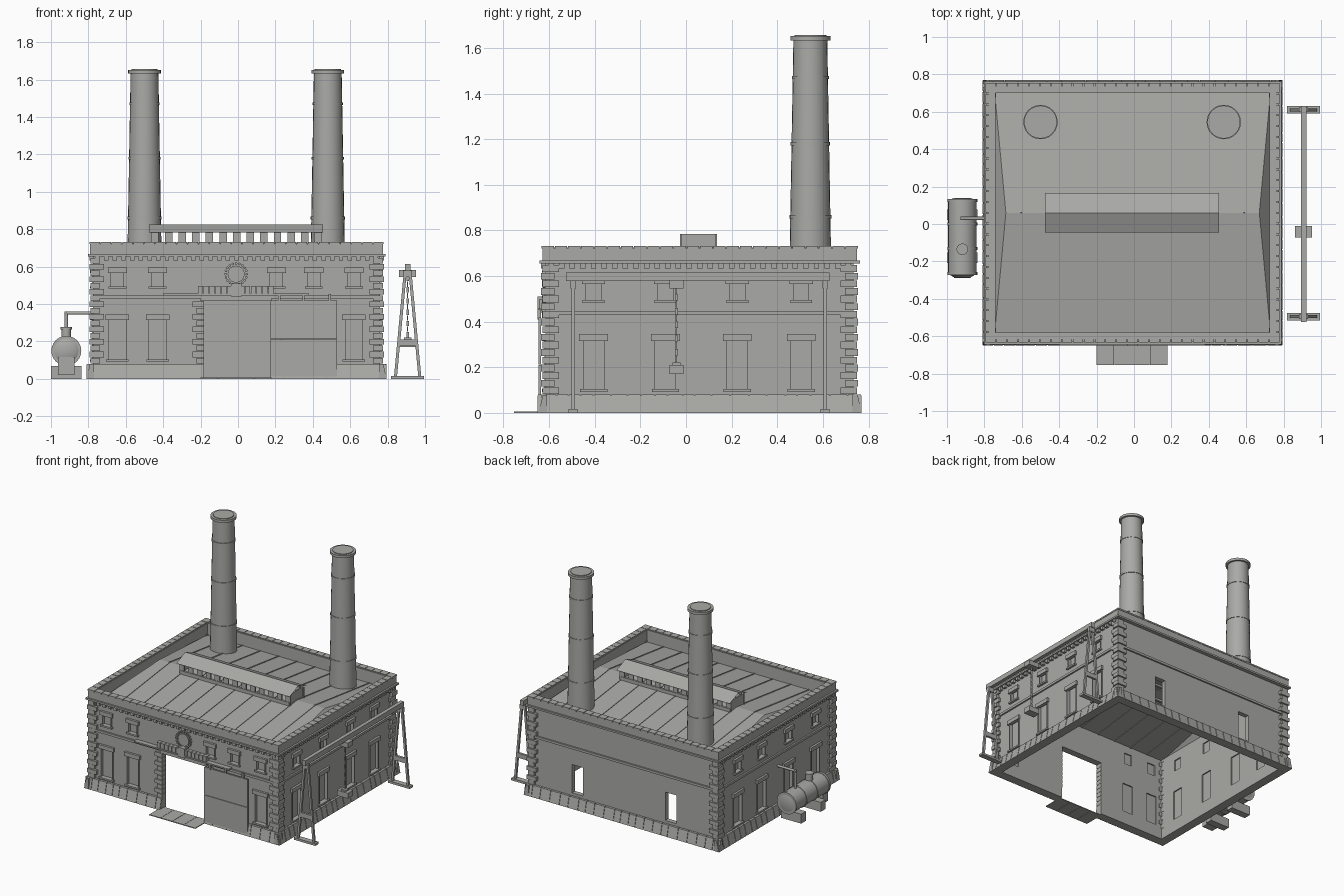
import bpy, bmesh, math, random
from mathutils import Vector, Matrix

random.seed(4)
if "Cube" in bpy.data.objects:
    bpy.data.objects.remove(bpy.data.objects["Cube"])

GREY = (0.40, 0.40, 0.385, 1)
stone = bpy.data.materials.new("warm_grey")
stone.use_nodes = True
stone.diffuse_color = GREY
stone.node_tree.nodes["Principled BSDF"].inputs["Base Color"].default_value = GREY

# Outer wall faces
XL, XR, YF, YB = -0.775, 0.76, -0.615, 0.735
CX, CY, TOP = (XL + XR) / 2, (YF + YB) / 2, 0.725
THICK = 0.035


def finish(name, bm, smooth=False):
    bmesh.ops.recalc_face_normals(bm, faces=bm.faces)
    mesh = bpy.data.meshes.new(name)
    bm.to_mesh(mesh)
    bm.free()
    mesh.materials.append(stone)
    obj = bpy.data.objects.new(name, mesh)
    bpy.context.collection.objects.link(obj)
    if smooth:
        bpy.ops.object.select_all(action="DESELECT")
        obj.select_set(True)
        bpy.context.view_layer.objects.active = obj
        bpy.ops.object.shade_smooth_by_angle(angle=math.radians(35))
    return obj


def box(bm, x0, x1, y0, y1, z0, z1):
    m = Matrix.Translation(((x0 + x1) / 2, (y0 + y1) / 2, (z0 + z1) / 2))
    m = m @ Matrix.Diagonal((abs(x1 - x0), abs(y1 - y0), abs(z1 - z0), 1))
    return bmesh.ops.create_cube(bm, size=1, matrix=m)["verts"]


def on_wall(bm, side, u0, u1, z0, z1, d0, d1, batter=0):
    """Box on a wall: u runs along it, d outward; batter leans the top back."""
    out = {"front": (0, -1), "back": (0, 1), "left": (-1, 0), "right": (1, 0)}[side]
    face = {"front": YF, "back": YB, "left": XL, "right": XR}[side]
    sign = out[0] + out[1]
    a, b = face + sign * d0, face + sign * d1
    verts = box(bm, u0, u1, a, b, z0, z1) if out[1] else box(bm, a, b, u0, u1, z0, z1)
    for v in verts:
        far = abs((v.co.y if out[1] else v.co.x) - b) < 1e-5
        if batter and far and v.co.z > (z0 + z1) / 2:
            v.co -= Vector((out[0], out[1], 0)) * batter


def rod(bm, p, q, r0, r1=None, n=16):
    p, q = Vector(p), Vector(q)
    m = Matrix.Translation((p + q) / 2) @ (q - p).to_track_quat("Z", "Y").to_matrix().to_4x4()
    bmesh.ops.create_cone(bm, cap_ends=True, segments=n, radius1=r0,
                          radius2=r0 if r1 is None else r1, depth=(q - p).length, matrix=m)


def strut(bm, p, q, w):
    """Square bar between two points."""
    p, q = Vector(p), Vector(q)
    m = Matrix.Translation((p + q) / 2) @ (q - p).to_track_quat("Z", "Y").to_matrix().to_4x4()
    bmesh.ops.create_cube(bm, size=1, matrix=m @ Matrix.Diagonal((w, w, (q - p).length, 1)))


# Window layout: wall, positions, lower row or upper row
side_y = (-0.405, -0.09, 0.225, 0.505)
rows = [("front", (-0.645, -0.43, 0.62), True),
        ("front", (-0.645, -0.43, 0.205, 0.405, 0.62), False)]
for s in ("left", "right"):
    rows += [(s, side_y, True), (s, side_y, False)]

# Wall shell with its openings cut out
bm = bmesh.new()
box(bm, XL, XR, YF, YB, 0, TOP)
walls = finish("walls", bm)
cut = bmesh.new()
box(cut, XL + THICK, XR - THICK, YF + THICK, YB - THICK, -0.1, 1)
core = finish("room_cutter", cut)
cut = bmesh.new()
on_wall(cut, "front", -0.185, 0.175, -0.05, 0.415, -0.06, 0.05)
for u in (-0.39, 0.375):
    on_wall(cut, "back", u - 0.045, u + 0.045, 0.1, 0.31, -0.06, 0.05)
for side, us, low in rows:
    z0, z1, w = (0.1, 0.325, 0.045) if low else (0.49, 0.575, 0.033)
    for u in us:
        on_wall(cut, side, u - w, u + w, z0, z1, -0.06, 0.05)
holes = finish("opening_cutter", cut)
bpy.context.view_layer.objects.active = walls
for cutter in (core, holes):
    cutter.hide_render = True
    mod = walls.modifiers.new("cut", "BOOLEAN")
    mod.operation, mod.solver, mod.object = "DIFFERENCE", "EXACT", cutter
    bpy.ops.object.modifier_apply(modifier=mod.name)
    bpy.data.objects.remove(cutter)

# Panes, lintels, sills and jambs
panes, trim = bmesh.new(), bmesh.new()
for side, us, low in rows:
    z0, z1, w = (0.1, 0.325, 0.045) if low else (0.49, 0.575, 0.033)
    for u in us:
        on_wall(panes, side, u - w, u + w, z0, z1, -0.026, -0.018)
        on_wall(trim, side, u - w - 0.018, u + w + 0.018, z1 - 0.01, z1 + 0.02, -0.01, 0.016)
        on_wall(trim, side, u - w - 0.015, u + w + 0.015, z0 - 0.008, z0 + 0.004, -0.02, 0.016)
        for s in (-1, 1):
            on_wall(trim, side, u + s * w, u + s * (w + 0.008), z0, z1, -0.01, 0.006)
finish("window_panes", panes)
finish("window_trim", trim)

# String course, cornice and coping around the building
bands, dentils = bmesh.new(), bmesh.new()
spans = {"front": (XL, XR), "back": (XL, XR), "left": (YF, YB), "right": (YF, YB)}
for side, (a, b) in spans.items():
    for z0, z1, d in ((0.43, 0.447, 0.012), (0.655, 0.668, 0.028)):
        on_wall(bands, side, a - d, b + d, z0, z1, -0.005, d)
    on_wall(bands, side, a - 0.015, b + 0.015, 0.668, 0.72, -0.01, 0.015)
    # Coping laid as separate blocks
    n = round((b - a) / 0.057)
    step = (b - a + 0.04) / n
    for i in range(n):
        u = a - 0.02 + i * step
        on_wall(bands, side, u + 0.002, u + step - 0.002, 0.72, 0.731, -0.03, 0.018)
    if side != "back":
        n = round((b - a) / 0.046)
        for i in range(n):
            u = a + (i + 0.5) * (b - a) / n
            on_wall(dentils, side, u - 0.012, u + 0.012, 0.632, 0.656, -0.005, 0.02)
finish("cornice_and_string_course", bands)
finish("dentils", dentils)

# Battered plinth of uneven blocks, open at the doorway
bm = bmesh.new()
for side, (a, b) in spans.items():
    runs = [(a - 0.035, -0.185), (0.175, b + 0.035)] if side == "front" else [(a - 0.035, b + 0.035)]
    for u, end in runs:
        on_wall(bm, side, u, end, 0, 0.076, -0.005, 0.031, 0.018)
        while u < end - 0.01:
            w = min(random.uniform(0.05, 0.085), end - u)
            on_wall(bm, side, u + 0.002, u + w - 0.002, 0, 0.08, -0.005, 0.035, 0.018)
            u += w
finish("plinth", bm)

# Quoins on corners and door jambs
bm = bmesh.new()
N, pitch = 17, 0.0335
for i in range(N):
    z = 0.08 + i * pitch
    long, short = (0.058, 0.038) if i % 2 else (0.038, 0.058)
    for sx, x in ((1, XL), (-1, XR)):
        for sy, y in ((1, YF), (-1, YB)):
            d = 0.02 if i % 2 else 0.014
            box(bm, x - sx * d, x + sx * long, y - sy * d, y + sy * short, z + 0.002, z + pitch - 0.002)
    if i < 10:
        on_wall(bm, "front", -0.185 - long, -0.183, z + 0.002, z + pitch - 0.002, -THICK, 0.014)
        on_wall(bm, "front", 0.173, 0.175 + long, z + 0.002, z + pitch - 0.002, -THICK, 0.014)
finish("quoins", bm)

# Sliding door, rail and threshold
bm = bmesh.new()
for i in range(2):
    on_wall(bm, "front", 0.175, 0.53, 0.005 + i * 0.208, 0.21 + i * 0.208, 0.02, 0.032)
finish("sliding_door", bm)
bm = bmesh.new()
on_wall(bm, "front", -0.4, 0.38, 0.447, 0.457, 0, 0.035)
for x in (0.22, 0.35, 0.49):
    on_wall(bm, "front", x - 0.006, x + 0.006, 0.41, 0.455, 0.02, 0.035)
finish("door_rail", bm)
bm = bmesh.new()
for i in range(4):
    x = -0.2 + i * 0.095
    box(bm, x, x + 0.093, -0.755, -0.6, 0, 0.006)
finish("threshold", bm)

# Door lintel with keystone
bm = bmesh.new()
on_wall(bm, "front", -0.2, 0.18, 0.415, 0.455, -0.02, 0.016)
for i in range(13):
    x = -0.215 + i * 0.0315
    on_wall(bm, "front", x, x + 0.028, 0.457, 0.497, -0.01, 0.03)
on_wall(bm, "front", -0.038, 0.018, 0.44, 0.51, -0.01, 0.036)
finish("door_lintel", bm)

# Round ornament above the door
bm = bmesh.new()
hub = Vector((-0.01, YF, 0.56))
rod(bm, hub, hub - Vector((0, 0.012, 0)), 0.045, n=32)
for i in range(20):
    a = i * math.tau / 20
    p = hub + 0.057 * Vector((math.cos(a), 0, math.sin(a)))
    rod(bm, p, p - Vector((0, 0.016, 0)), 0.007, n=8)
finish("round_ornament", bm)

# Low hipped roof with seams
bm = bmesh.new()
x0, x1, y0, y1 = XL + 0.03, XR - 0.03, YF + 0.03, YB - 0.03
EAVE, RIDGE, HIP = 0.635, 0.715, 0.06
c = [bm.verts.new(p) for p in ((x0, y0, EAVE), (x1, y0, EAVE), (x1, y1, EAVE), (x0, y1, EAVE),
                               (x0 + HIP, CY, RIDGE), (x1 - HIP, CY, RIDGE))]
for f in ((0, 1, 5, 4), (2, 3, 4, 5), (1, 2, 5), (3, 0, 4)):
    bm.faces.new([c[i] for i in f])
finish("roof", bm)
bm = bmesh.new()
for i in range(9):
    x = CX + (i - 4) * 0.149
    for y in (y0, y1):
        strut(bm, (x, y, EAVE), (x, CY, RIDGE), 0.008)
finish("roof_seams", bm)

# Louvred ridge vent
bm = bmesh.new()
for y in (-0.022, 0.132):
    for i in range(13):
        x = -0.444 + i * 0.0728
        box(bm, x - 0.02, x + 0.02, y - 0.004, y + 0.004, 0.69, 0.785)
    box(bm, -0.46, 0.44, y - 0.008, y + 0.008, 0.69, 0.73)
for x in (-0.455, 0.435):
    box(bm, x - 0.005, x + 0.005, -0.025, 0.135, 0.69, 0.785)
finish("vent_louvres", bm)
bm = bmesh.new()
for ya, yb in ((-0.045, CY), (0.165, CY)):
    q = [bm.verts.new(p) for p in ((-0.475, ya, 0.782), (0.455, ya, 0.782), (0.455, yb, 0.826), (-0.475, yb, 0.826))]
    bm.faces.new(q)
bmesh.ops.remove_doubles(bm, verts=bm.verts, dist=0.001)
finish("vent_roof", bm)

# Chimneys
for name, x in (("left", 0.48), ("right", -0.5)):
    bm = bmesh.new()
    prof = lambda z: 0.092 - 0.018 * (z - 0.63) / 1.02
    rod(bm, (x, 0.545, 0.63), (x, 0.545, 1.64), prof(0.63), prof(1.64), 24)
    for z in (0.86, 1.18, 1.47):
        rod(bm, (x, 0.545, z - 0.007), (x, 0.545, z + 0.007), prof(z) + 0.004, n=24)
    rod(bm, (x, 0.545, 1.633), (x, 0.545, 1.652), 0.088, n=24)
    rod(bm, (x, 0.545, 1.652), (x, 0.545, 1.657), 0.07, n=24)
    finish(name + "_chimney", bm, True)

# Gantry crane with hoist
bm = bmesh.new()
GX = 0.907
for y in (-0.495, 0.61):
    box(bm, GX - 0.088, GX + 0.088, y - 0.02, y + 0.02, 0, 0.016)
    for s in (-1, 1):
        strut(bm, (GX + s * 0.065, y, 0.01), (GX + s * 0.012, y, 0.58), 0.016)
    box(bm, GX - 0.042, GX + 0.042, y - 0.008, y + 0.008, 0.175, 0.21)
    box(bm, GX - 0.024, GX + 0.024, y - 0.012, y + 0.012, 0.545, 0.58)
box(bm, GX - 0.014, GX + 0.014, -0.525, 0.63, 0.578, 0.615)
finish("gantry_frame", bm)
bm = bmesh.new()
box(bm, GX - 0.045, GX + 0.045, -0.072, -0.012, 0.545, 0.582)
box(bm, GX - 0.045, GX + 0.045, -0.072, -0.012, 0.17, 0.21)
box(bm, GX - 0.02, GX + 0.02, -0.06, -0.025, 0.21, 0.22)
for i in range(11):
    z, w = 0.222 + i * 0.03, 0.006 if i % 2 else 0.003
    box(bm, GX - 0.009 + w, GX + 0.009 - w, -0.042 - w, -0.042 + w, z, z + 0.028)
finish("hoist_and_chain", bm)

# Boiler tank with dome, pipe and cradles
bm = bmesh.new()
TX, TZ = -0.918, 0.15
rod(bm, (TX, -0.27, TZ), (TX, 0.13, TZ), 0.076, n=24)
for y in (-0.265, -0.13, 0.0, 0.125):
    rod(bm, (TX, y - 0.008, TZ), (TX, y + 0.008, TZ), 0.08, n=24)
rod(bm, (TX, -0.27, TZ), (TX, -0.285, TZ), 0.07, 0.045, 24)
rod(bm, (TX, 0.13, TZ), (TX, 0.138, TZ), 0.07, 0.045, 24)
rod(bm, (TX, -0.135, 0.21), (TX, -0.135, 0.27), 0.025)
rod(bm, (TX, -0.135, 0.265), (TX, -0.135, 0.277), 0.031)
rod(bm, (TX, 0.03, 0.2), (TX, 0.03, 0.358), 0.009, n=12)
rod(bm, (TX - 0.009, 0.03, 0.352), (XL, 0.03, 0.352), 0.009, n=12)
finish("boiler_tank", bm, True)
bm = bmesh.new()
for y in (-0.18, 0.05):
    box(bm, TX - 0.082, TX + 0.082, y - 0.028, y + 0.028, 0, 0.07)
box(bm, TX - 0.045, TX + 0.045, -0.29, -0.23, 0.02, 0.118)
finish("boiler_supports", bm)
